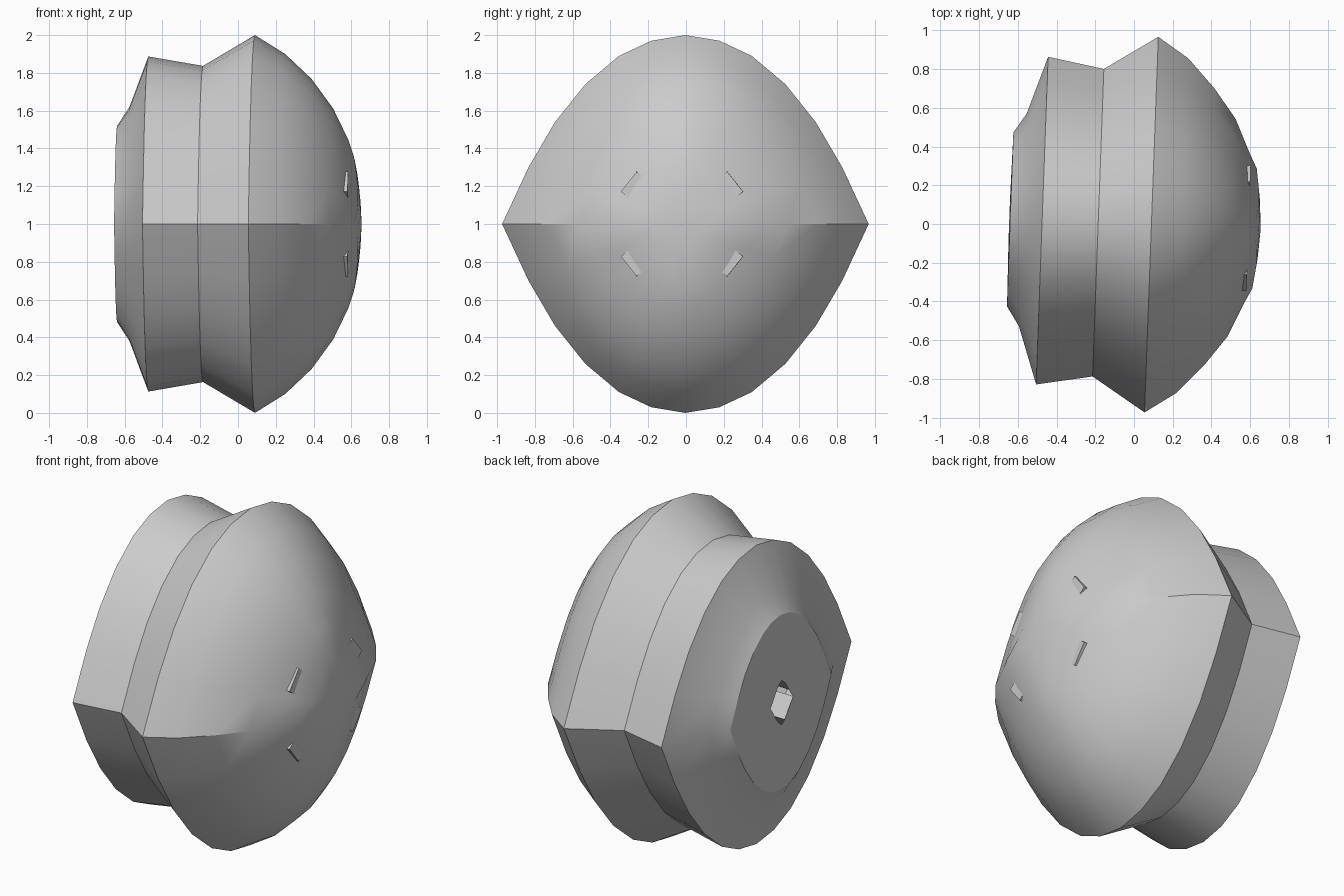
import bpy, bmesh, math
from mathutils import Matrix, Vector

if "Cube" in bpy.data.objects:
    bpy.data.objects.remove(bpy.data.objects["Cube"])

TILT = Matrix.Translation((0, 0, 1)) @ Matrix.Rotation(-math.radians(2.1), 4, 'Z')

# quarter outlines (y, z), from top to side
PILLOW = [(0, 1), (.186, .97), (.362, .89), (.546, .74), (.711, .54), (.856, .30), (1, 0)]
STAR = [(0, .36), (.04, .30), (.06, .26), (.10, .19), (.15, .11), (.20, .065), (.31, 0)]


def full(quarter):
    """Mirror a quarter outline into a closed 24 point loop."""
    half = quarter + [(y, -z) for y, z in reversed(quarter[:-1])]
    return half + [(-y, z) for y, z in reversed(half[1:-1])]


def ring(x, ry, rz, w=0.0):
    """Lens-shaped ring, blended by w toward the small star outline."""
    return [Vector((x, ry * (p[0] * (1 - w) + s[0] / .31 * w), rz * (p[1] * (1 - w) + s[1] / .36 * w)))
            for p, s in zip(full(PILLOW), full(STAR))]


def star(k):
    """Star ring lying on the crown of the dome."""
    return [Vector((.652 - .3 * k * k * (y * y + z * z), y * k, z * k)) for y, z in full(STAR)]


def finish(bm, name, angle=28):
    bmesh.ops.recalc_face_normals(bm, faces=bm.faces)
    me = bpy.data.meshes.new(name)
    bm.to_mesh(me)
    bm.free()
    ob = bpy.data.objects.new(name, me)
    bpy.context.collection.objects.link(ob)
    me.transform(TILT)
    bpy.ops.object.select_all(action='DESELECT')
    ob.select_set(True)
    bpy.context.view_layer.objects.active = ob
    bpy.ops.object.shade_smooth_by_angle(angle=math.radians(angle))
    return ob


# lens-shaped body: back plate with hole, collar, rim, dome
rings = [
    ring(-.645, .10, .13, .4),
    ring(-.64, .45, .52), ring(-.575, .55, .62),
    ring(-.475, .847, .887), ring(-.185, .795, .837),
    ring(.09, .971, 1.0),
    ring(.25, .865, .90), ring(.39, .715, .768),
    ring(.505, .562, .61, .05), ring(.585, .385, .445, .15),
    star(1), star(.5),
]
bm = bmesh.new()
loops = [[bm.verts.new(v) for v in r] for r in rings]
for a, b in zip(loops, loops[1:]):
    for i in range(24):
        j = (i + 1) % 24
        bm.faces.new((a[i], a[j], b[j], b[i]))
tip = bm.verts.new((.655, 0, 0))
for i in range(24):
    bm.faces.new((loops[-1][i], loops[-1][(i + 1) % 24], tip))
finish(bm, "domed_body")

# four diagonal inner posts that just reach the dome surface
bm = bmesh.new()
for sy in (-1, 1):
    for sz in (-1, 1):
        a = math.atan2(sz * .62, sy * .78)
        m = (Matrix.Rotation(a, 4, 'X') @ Matrix.Translation((-.022, .235, 0))
             @ Matrix.Diagonal((1.236, .25, .135, 1)))
        geo = bmesh.ops.create_cube(bm, size=1, matrix=m)
        # outer edge follows the dome slope
        for v in geo['verts']:
            if v.co.x > 0 and v.co.yz.length > .25:
                v.co.x = .592
finish(bm, "inner_posts")
